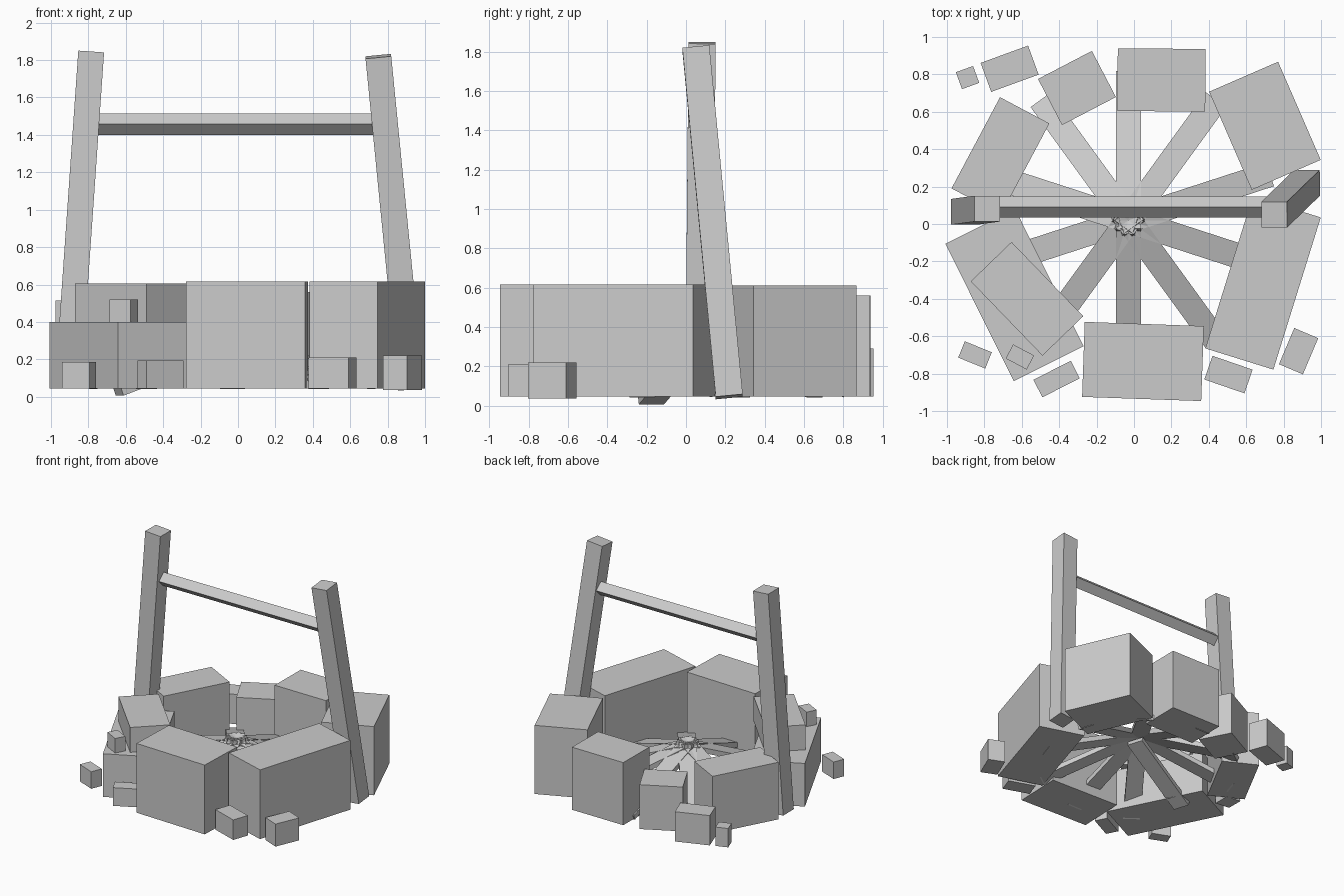
import bpy
from math import radians, cos, sin, pi
from mathutils import Vector, Matrix

cube = bpy.data.objects.get("Cube")
if cube:
    bpy.data.objects.remove(cube, do_unlink=True)

grey = bpy.data.materials.new("plain_grey")
grey.use_nodes = True
grey.diffuse_color = (0.6, 0.6, 0.6, 1)
grey.node_tree.nodes["Principled BSDF"].inputs["Base Color"].default_value = grey.diffuse_color


def box(name, matrix, size):
    """Flat-shaded box of the given size, placed by a matrix."""
    bpy.ops.mesh.primitive_cube_add(size=1)
    ob = bpy.context.object
    ob.name = name
    ob.data.transform(matrix @ Matrix.Diagonal((*size, 1)))
    ob.data.materials.append(grey)
    return ob


def stone(name, x, y, width, depth, turn, bottom, top):
    """Upright block turned about z."""
    place = Matrix.Translation((x, y, (bottom + top) / 2)) @ Matrix.Rotation(radians(turn), 4, "Z")
    return box(name, place, (width, depth, top - bottom))


def beam(name, start, end, width, thick, roll=0):
    """Straight timber between two points, with its width held level."""
    start, end = Vector(start), Vector(end)
    along = (end - start).normalized()
    side = Vector((0, 1, 0)) if abs(along.z) > 0.9 else Vector((0, 0, 1)).cross(along)
    up = along.cross(side).normalized()
    side = up.cross(along)
    place = Matrix((along, side, up)).transposed().to_4x4()
    place = Matrix.Translation((start + end) / 2) @ place @ Matrix.Rotation(radians(roll), 4, "X")
    return box(name, place, ((end - start).length, width, thick))


# Ring of large stones
BASE = 0.045
stone("back_stone", 0.147, 0.77, 0.47, 0.335, -0.5, BASE, 0.56)
stone("back_left_stone", 0.70, 0.525, 0.402, 0.572, 23.5, BASE, 0.61)
stone("front_left_stone", 0.69, -0.315, 0.381, 0.852, -17.3, BASE, 0.615)
stone("front_stone", 0.048, -0.735, 0.637, 0.401, -2, BASE, 0.615)
stone("front_right_stone", -0.639, -0.38, 0.417, 0.82, 26.5, BASE, 0.40)
stone("stacked_stone", -0.572, -0.40, 0.552, 0.303, -46, 0.40, 0.605)
stone("back_right_stone", -0.714, 0.364, 0.299, 0.552, -28, BASE, 0.515)
stone("back_medium_stone", -0.305, 0.727, 0.325, 0.278, 27.5, BASE, 0.41)

# Small loose stones around the ring
stone("back_small_stone", -0.665, 0.83, 0.27, 0.165, 20, BASE, 0.29)
stone("back_pebble", -0.89, 0.783, 0.098, 0.096, 20, BASE, 0.20)
stone("top_pebble", -0.61, -0.711, 0.127, 0.085, -28, 0.40, 0.52)
stone("right_pebble", -0.85, -0.70, 0.156, 0.094, -22, BASE, 0.185)
stone("front_right_pebble", -0.414, -0.829, 0.224, 0.105, 27, BASE, 0.195)
stone("front_left_pebble", 0.505, -0.805, 0.227, 0.134, -19, BASE, 0.21)
stone("left_pebble", 0.88, -0.68, 0.139, 0.21, -23, 0.035, 0.22)

# Leaning posts and the diamond-set crossbar
beam("right_post", (-0.91, 0.065, 0.05), (-0.785, 0.082, 1.845), 0.138, 0.138)
beam("left_post", (0.925, 0.22, 0.045), (0.75, 0.05, 1.82), 0.138, 0.138)
beam("crossbar", (-0.80, 0.09, 1.457), (0.78, 0.09, 1.457), 0.08, 0.08, 45)

# Planks sloping outward from a raised middle; one has slipped down
for i in range(10):
    a = pi / 10 + i * pi / 5
    slipped = i == 5
    reach, low = (0.64, 0.025) if slipped else (0.79, 0.06)
    inner = -0.05
    high = low + (reach - inner) * 0.36
    ends = [(-0.03 + r * cos(a), 0.02 + r * sin(a), z) for r, z in ((inner, high), (reach, low))]
    beam(f"roof_plank_{i + 1}", *ends, 0.135, 0.04)
